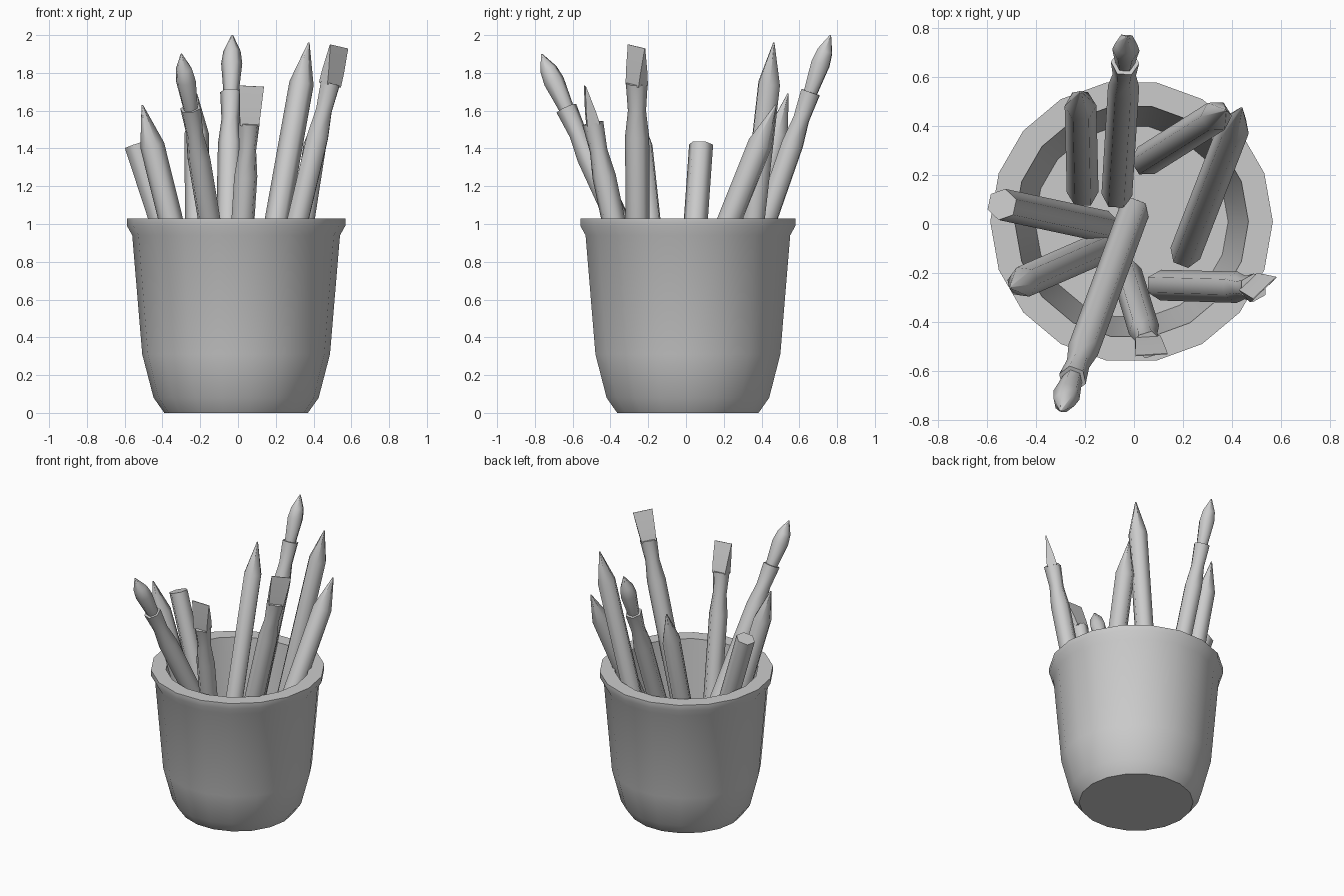
import bpy, bmesh, math
from mathutils import Vector, Matrix

if "Cube" in bpy.data.objects:
    bpy.data.objects.remove(bpy.data.objects["Cube"])


def finish(name, bm, matrix, angle):
    bmesh.ops.recalc_face_normals(bm, faces=bm.faces)
    mesh = bpy.data.meshes.new(name)
    bm.to_mesh(mesh)
    bm.free()
    obj = bpy.data.objects.new(name, mesh)
    bpy.context.collection.objects.link(obj)
    obj.matrix_world = matrix
    bpy.ops.object.select_all(action='DESELECT')
    obj.select_set(True)
    bpy.context.view_layer.objects.active = obj
    bpy.ops.object.shade_smooth_by_angle(angle=math.radians(angle))
    return obj


def lathe(name, profile, sides, matrix, angle):
    """Revolve (radius, height) points around z and cap both ends."""
    bm = bmesh.new()
    rings = []
    for r, h in profile:
        rings.append([bm.verts.new((r * math.cos(2 * math.pi * i / sides),
                                    r * math.sin(2 * math.pi * i / sides), h))
                      for i in range(sides)])
    for a, b in zip(rings, rings[1:]):
        for i in range(sides):
            j = (i + 1) % sides
            bm.faces.new((a[i], a[j], b[j], b[i]))
    bm.faces.new(rings[0])
    bm.faces.new(rings[-1])
    return finish(name, bm, matrix, angle)


def lean(base, tip):
    """Frame at the base with z toward the tip, plus the length."""
    d = Vector(tip) - Vector(base)
    rot = d.to_track_quat('Z', 'Y').to_matrix().to_4x4()
    return Matrix.Translation(base) @ rot, d.length


def pencil(name, base, tip):
    m, n = lean(base, tip)
    lathe(name, [(.065, 0), (.065, n - .22), (.004, n)], 6, m, 65)


def handle(name, m, top):
    lathe(name, [(.063, 0), (.064, top - .29), (.048, top - .15),
                 (.058, top), (.04, top)], 6, m, 65)


def round_brush(name, base, tip):
    m, n = lean(base, tip)
    top = n - .32
    handle(name + "_handle", m, top)
    lathe(name + "_bristles", [(.04, top - .01), (.056, top + .16),
                               (.046, top + .23), (.004, n)], 6, m, 65)


def flat_brush(name, base, tip, wide):
    m, n = lean(base, tip)
    top = n - .2
    handle(name + "_handle", m, top)
    # wedge of bristles thinning to an edge
    z = m.col[2].to_3d()
    x = Vector(wide)
    x = (x - z * x.dot(z)).normalized()
    y = z.cross(x)
    frame = Matrix((x, y, z)).transposed().to_4x4()
    frame.translation = m.translation
    bm = bmesh.new()
    rings = [[bm.verts.new((sx * w, sy * t, h)) for sx, sy in
              ((-1, -1), (1, -1), (1, 1), (-1, 1))]
             for w, t, h in ((.05, .034, top - .01), (.056, .026, top + .06),
                             (.066, .002, n))]
    for a, b in zip(rings, rings[1:]):
        for i in range(4):
            j = (i + 1) % 4
            bm.faces.new((a[i], a[j], b[j], b[i]))
    bm.faces.new(rings[0])
    bm.faces.new(rings[-1])
    finish(name + "_bristles", bm, frame, 30)


# pot: outer wall, rim, inner wall and floor in one profile
lathe("pot", [(.38, 0), (.437, .08), (.497, .31), (.55, .94), (.578, .99),
              (.578, 1.03), (.478, 1.03), (.395, .12)],
      18, Matrix.Translation((-.01, .01, 0)), 35)

# round brushes
round_brush("back_round_brush", (-.07, .12, .15), (-.03, .765, 2.0))
round_brush("front_round_brush", (0, .05, .12), (-.3, -.765, 1.9))

# flat brushes
flat_brush("right_flat_brush", (.11, -.25, .15), (.535, -.262, 1.94), (1, .9, 0))
flat_brush("front_flat_brush", (-.03, -.2, .15), (.072, -.535, 1.73), (1, .05, 0))

# sharpened pencils
for name, base, tip in (
        ("left_pencil", (-.14, -.10, .15), (-.507, -.26, 1.63)),
        ("back_right_pencil", (.05, .26, .15), (.375, .465, 1.96)),
        ("right_pencil", (.21, -.12, .15), (.44, .475, 1.63)),
        ("back_left_pencil", (-.21, .13, .15), (-.22, .54, 1.69))):
    pencil(name, base, tip)

# blunt stick
m, n = lean((-.12, -.01, .14), (-.54, .08, 1.42))
lathe("blunt_stick", [(.065, 0), (.065, n)], 6, m, 65)
